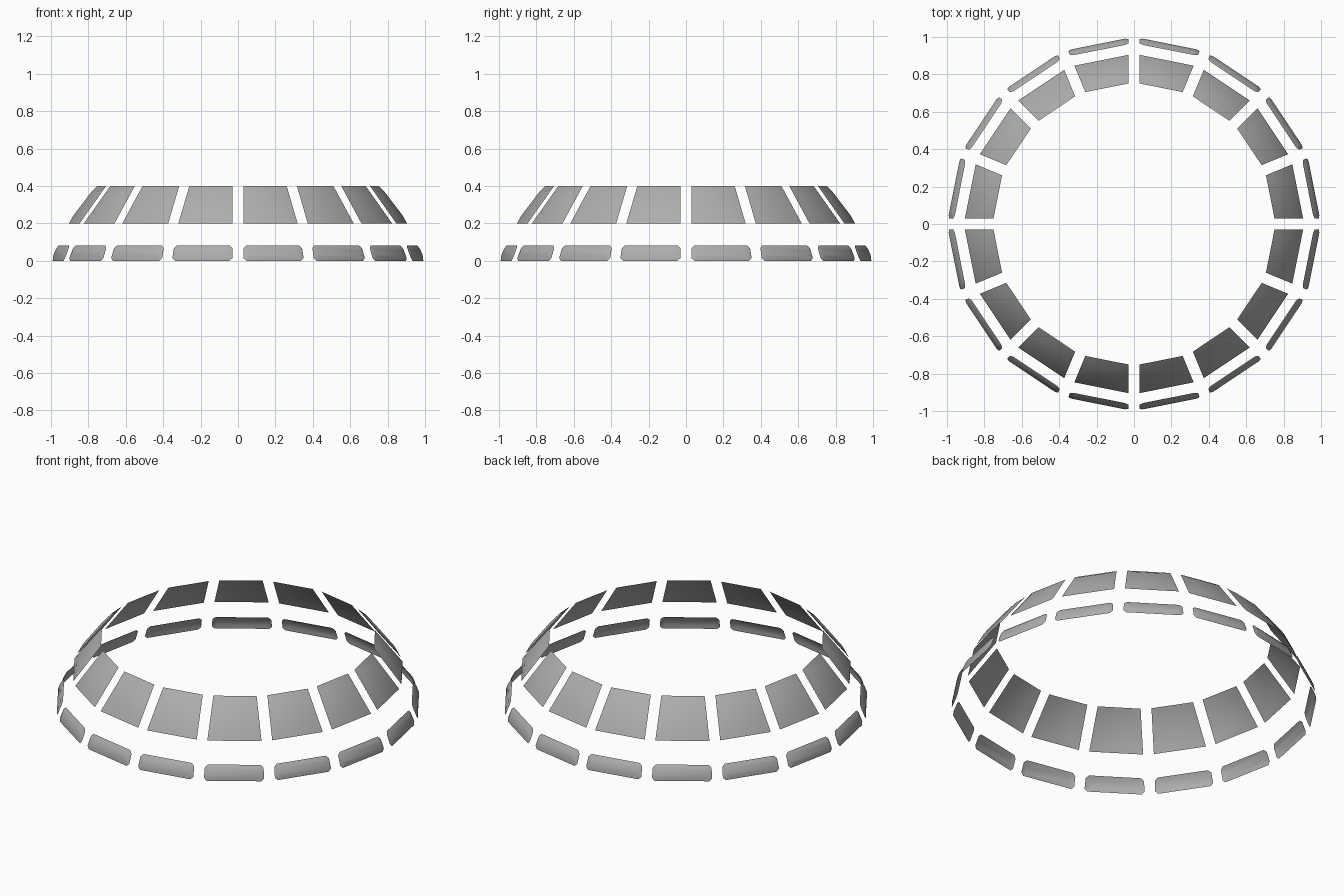
import bpy, bmesh, math
from mathutils import Vector

if "Cube" in bpy.data.objects:
    bpy.data.objects.remove(bpy.data.objects["Cube"])

SIDES = 16
HALF = math.pi / SIDES

grey = bpy.data.materials.new("panel_grey")
grey.diffuse_color = (0.42, 0.42, 0.42, 1)
grey.use_nodes = True
grey.node_tree.nodes["Principled BSDF"].inputs["Base Color"].default_value = grey.diffuse_color


def panel_ring(name, bottom, top, gap, clip, inset, bulge):
    """Ring of pillowed panels between two (radius, z) polygons."""
    (r0, z0), (r1, z1) = bottom, top
    d0, d1 = r0 * math.cos(HALF), r1 * math.cos(HALF)
    w0, w1 = r0 * math.sin(HALF) - gap, r1 * math.sin(HALF) - gap
    slant = math.hypot(d1 - d0, z1 - z0)
    out, up = (z1 - z0) / slant, (d0 - d1) / slant   # panel normal

    def outline(margin, cut, push):
        lo, hi = margin / slant, 1 - margin / slant
        c = cut / slant
        right = [(lo, cut), (lo + c, 0), (hi - c, 0), (hi, cut)] if cut else [(lo, 0), (hi, 0)]
        pts = []
        for sign, side in ((1, right), (-1, right[::-1])):
            for v, k in side:
                w = w0 + (w1 - w0) * v - margin - k
                pts.append((d0 + (d1 - d0) * v + out * push, sign * w,
                            z0 + (z1 - z0) * v + up * push))
        return pts

    bm = bmesh.new()
    for i in range(SIDES):
        a = (2 * i + 1) * HALF
        c, s = math.cos(a), math.sin(a)
        rim, face = [[bm.verts.new(Vector((d * c - t * s, d * s + t * c, z)))
                      for d, t, z in pts]
                     for pts in (outline(0, clip, 0), outline(inset, clip * 0.6, bulge))]
        n = len(rim)
        for j in range(n):
            k = (j + 1) % n
            bm.faces.new((rim[k], rim[j], face[j], face[k]))
        bm.faces.new(face[::-1])
    bmesh.ops.recalc_face_normals(bm, faces=bm.faces)
    # Make every panel face away from the centre axis
    flip = [f for f in bm.faces if f.normal.dot(f.calc_center_median()) < 0]
    bmesh.ops.reverse_faces(bm, faces=flip)
    mesh = bpy.data.meshes.new(name)
    bm.to_mesh(mesh)
    bm.free()
    mesh.materials.append(grey)
    mesh.shade_smooth()
    obj = bpy.data.objects.new(name, mesh)
    bpy.context.collection.objects.link(obj)


# Lower ring: low panels with clipped corners
panel_ring("lower_panels", (1.0, 0.0), (0.967, 0.083), 0.03, 0.016, 0.022, 0.009)

# Upper ring: tall panels leaning inward
panel_ring("upper_panels", (0.91, 0.2), (0.757, 0.4), 0.03, 0, 0.045, 0.014)
